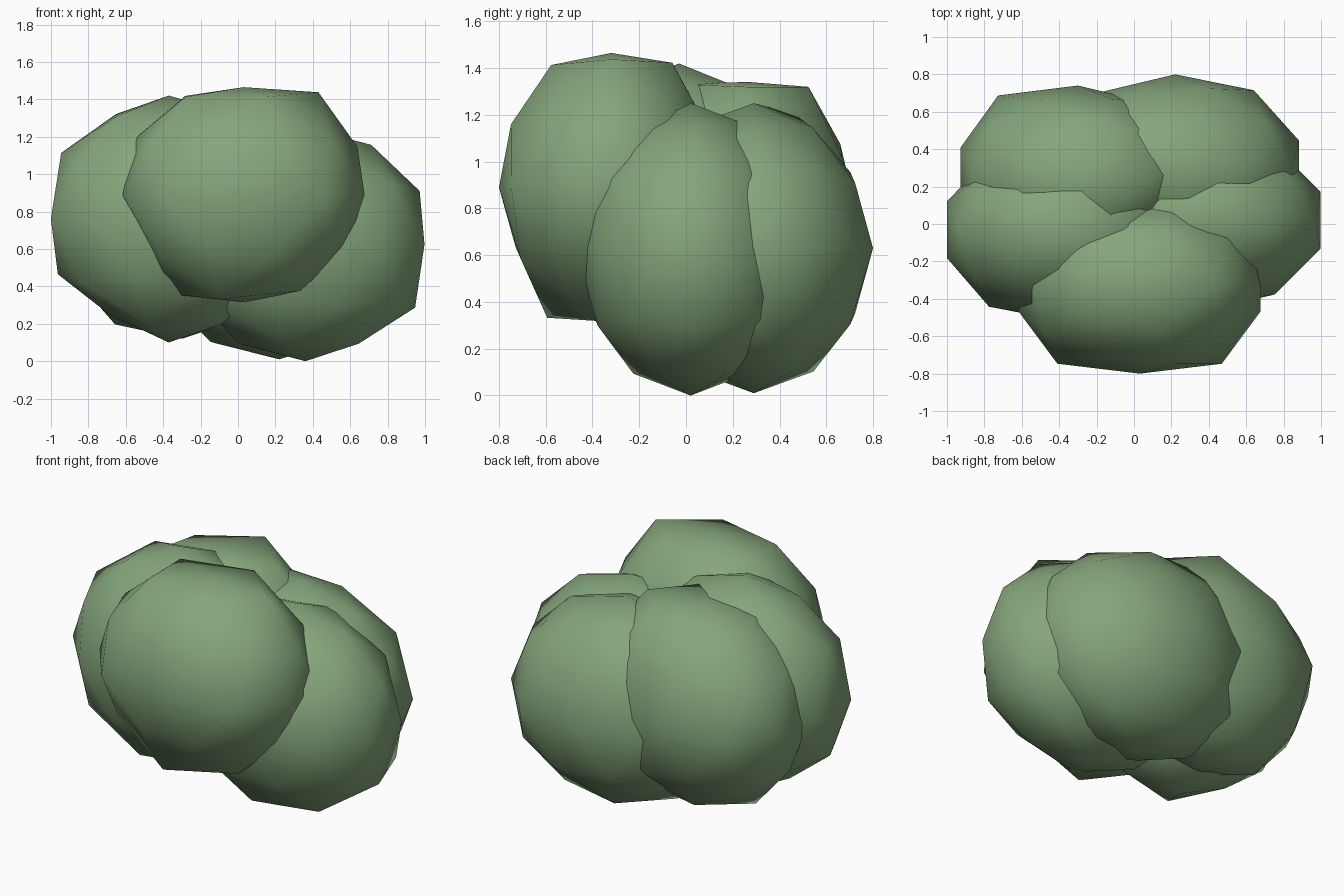
import bpy
import bmesh
from math import radians, cos, sin
from mathutils import Vector

cube = bpy.data.objects.get("Cube")
if cube:
    bpy.data.objects.remove(cube, do_unlink=True)

# Single leaf colour
leaf_green = bpy.data.materials.new("leaf_green")
leaf_green.use_nodes = True
colour = (0.235, 0.381, 0.198, 1.0)
leaf_green.diffuse_color = colour
leaf_green.node_tree.nodes["Principled BSDF"].inputs["Base Color"].default_value = colour


def direction(azimuth, elevation):
    a, e = radians(azimuth), radians(elevation)
    return Vector((cos(a) * cos(e), sin(a) * cos(e), sin(e)))


def foliage_clump(name, centre, radii, bumps=()):
    """Low-poly stretched ball; each bump is (azimuth, elevation, scale) on the nearest vertex."""
    bm = bmesh.new()
    bmesh.ops.create_icosphere(bm, subdivisions=2, radius=1)
    for azimuth, elevation, scale in bumps:
        aim = direction(azimuth, elevation)
        vert = max(bm.verts, key=lambda v: v.co.normalized().dot(aim))
        vert.co *= scale
    for v in bm.verts:
        v.co = Vector(c * r for c, r in zip(v.co, radii))
    for f in bm.faces:
        f.smooth = True
    mesh = bpy.data.meshes.new(name)
    bm.to_mesh(mesh)
    bm.free()
    mesh.materials.append(leaf_green)
    clump = bpy.data.objects.new(name, mesh)
    clump.location = centre
    bpy.context.collection.objects.link(clump)


# Upper clump at the front
foliage_clump("front_clump", (0.03, -0.32, 0.89), (0.68, 0.48, 0.575), [
    (0, 58, 1.12), (72, 58, 1.09), (144, 58, 1.08), (-144, 58, 1.07), (-72, 58, 1.07),
    (-72, 27, 1.05), (-144, 27, 1.03), (-54, 0, 1.1), (-126, 0, 1.1),
    (0, -32, 0.95), (180, -27, 0.9), (180, -58, 1.09), (36, -58, 1.05),
    (-36, -58, 1.05), (-108, -58, 1.14)])

# Clumps on both sides
foliage_clump("left_clump", (0.36, 0.02, 0.625), (0.67, 0.49, 0.625), [
    (36, -27, 1.06), (-36, -27, 1.03), (0, 27, 1.02), (0, -32, 1.03), (-72, 58, 0.96)])
foliage_clump("right_clump", (-0.37, -0.03, 0.76), (0.663, 0.49, 0.66), [
    (180, -58, 0.91), (-144, 58, 0.98), (-126, 0, 1.04), (180, 32, 1.02)])

# Clumps at the back
foliage_clump("back_left_clump", (0.22, 0.29, 0.63), (0.695, 0.51, 0.62), [
    (144, 58, 1.09), (54, 0, 1.03), (72, 58, 0.98)])
foliage_clump("back_right_clump", (-0.3, 0.26, 0.74), (0.66, 0.48, 0.62), [
    (126, 0, 1.1), (72, 58, 1.1), (0, 58, 1.1), (-72, 58, 1.12), (-144, 58, 1.06),
    (0, 27, 1.06), (108, 32, 1.03), (180, -58, 1.03), (0, 90, 0.97)])
